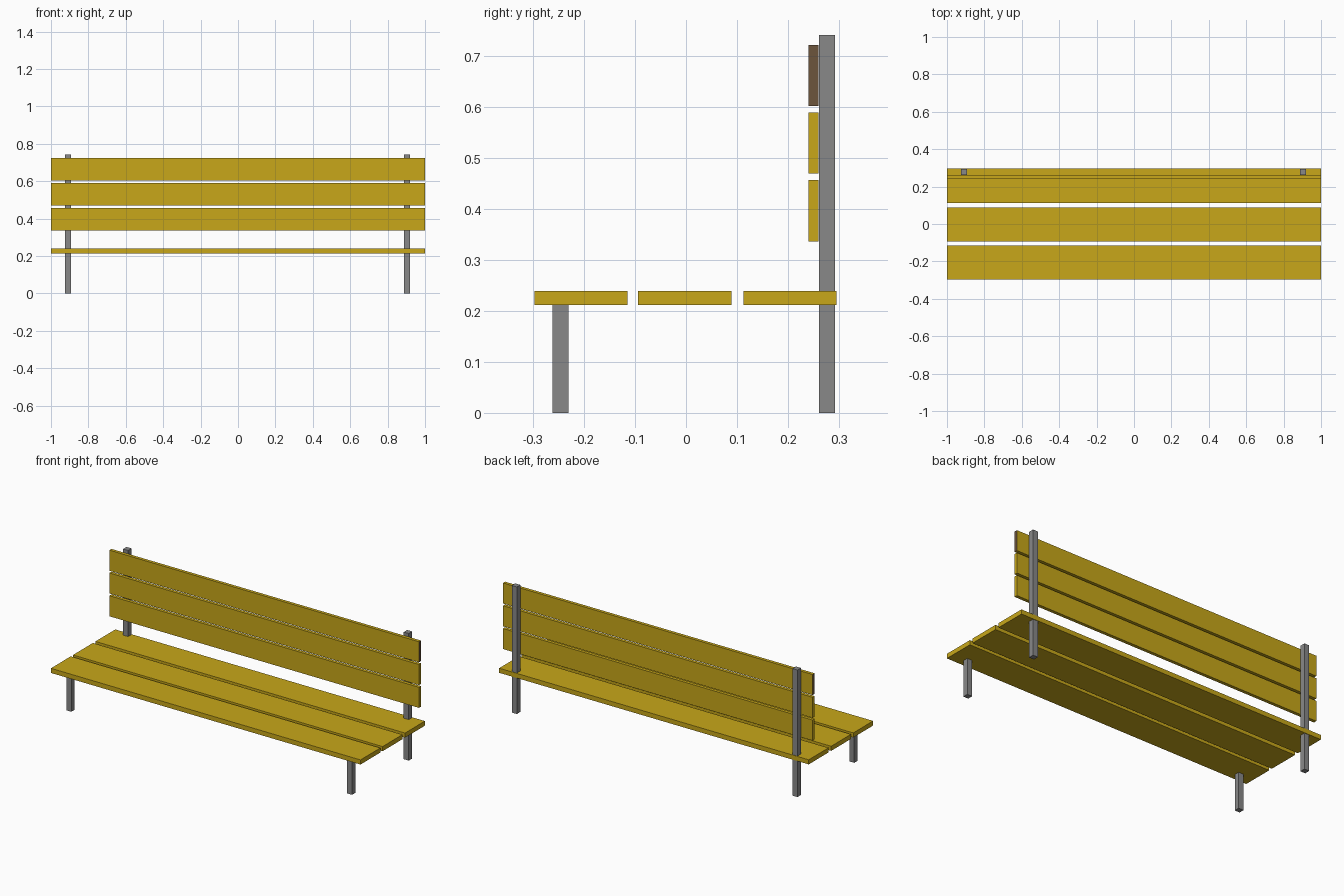
import bpy

if "Cube" in bpy.data.objects:
    bpy.data.objects.remove(bpy.data.objects["Cube"])


def material(name, color):
    m = bpy.data.materials.new(name)
    m.diffuse_color = color
    m.use_nodes = True
    m.node_tree.nodes["Principled BSDF"].inputs["Base Color"].default_value = m.diffuse_color
    return m


wood = material("yellow_wood", (0.58, 0.39, 0.01, 1))
end_grain = material("brown_end_grain", (0.15, 0.09, 0.045, 1))
steel = material("grey_metal", (0.25, 0.25, 0.25, 1))


def box(name, x, y, z, mat):
    """Box from (min, max) ranges on each axis."""
    bpy.ops.mesh.primitive_cube_add(
        size=1, location=[(a + b) / 2 for a, b in (x, y, z)])
    o = bpy.context.object
    o.name = name
    o.scale = [b - a for a, b in (x, y, z)]
    bpy.ops.object.transform_apply(location=False, rotation=False, scale=True)
    o.data.materials.append(mat)
    return o


# Seat planks, front to back
for i, y in enumerate((-0.298, -0.094, 0.113)):
    box(f"seat_plank_{i + 1}", (-1, 1), (y, y + 0.183), (0.212, 0.239), wood)

# Backrest slats, bottom to top
for i in range(3):
    z = 0.337 + i * 0.133
    slat = box(f"back_slat_{i + 1}", (-1, 1), (0.241, 0.260), (z, z + 0.12), wood)

# Brown ends on the top slat
slat.data.materials.append(end_grain)
for face in slat.data.polygons:
    if abs(face.normal.x) > 0.9:
        face.material_index = 1

# Short front legs and tall back posts
for side, x in (("left", -0.909), ("right", 0.904)):
    span = (x - 0.016, x + 0.016)
    box(f"front_leg_{side}", span, (-0.262, -0.231), (0, 0.213), steel)
    box(f"back_post_{side}", span, (0.261, 0.293), (0, 0.742), steel)
